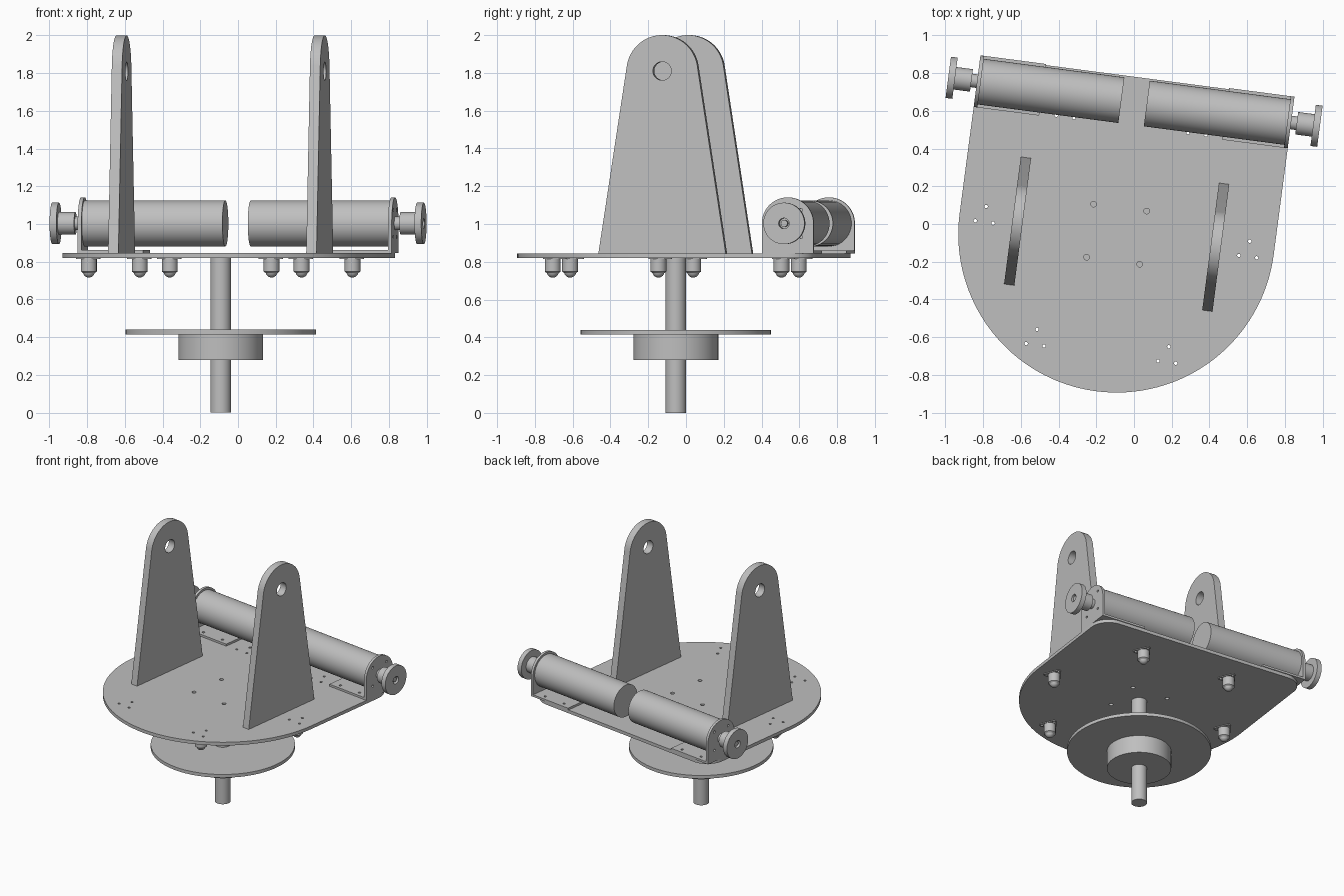
import bpy, bmesh
from math import radians, cos, sin, acos, atan2, hypot, pi
from mathutils import Matrix

cube = bpy.data.objects.get("Cube")
if cube:
    bpy.data.objects.remove(cube, do_unlink=True)

grey = bpy.data.materials.new("machined_grey")
grey.use_nodes = True
colour = (0.52, 0.52, 0.52, 1)
grey.diffuse_color = colour
next(n for n in grey.node_tree.nodes if n.type == 'BSDF_PRINCIPLED').inputs["Base Color"].default_value = colour

# The whole assembly is turned a little about its shaft
BASE = Matrix.Translation((-0.092, -0.054, 0)) @ Matrix.Rotation(radians(-7.5), 4, 'Z')
# Sends the local z axis to x, and the local xy plane to yz
SIDEWAYS = Matrix(((0, 0, 1, 0), (1, 0, 0, 0), (0, 1, 0, 0), (0, 0, 0, 1)))


def at(x, y, z):
    return Matrix.Translation((x, y, z))


def arc(cx, cy, r, a0, a1, n):
    angles = [radians(a0 + (a1 - a0) * i / n) for i in range(n + 1)]
    return [(cx + r * cos(a), cy + r * sin(a)) for a in angles]


def circle(cx, cy, r, n=16):
    return arc(cx, cy, r, 0, 360, n)[:-1]


def finish(name, bm, matrix):
    bmesh.ops.remove_doubles(bm, verts=bm.verts, dist=1e-5)
    bmesh.ops.recalc_face_normals(bm, faces=bm.faces)
    mesh = bpy.data.meshes.new(name)
    bm.to_mesh(mesh)
    bm.free()
    mesh.materials.append(grey)
    ob = bpy.data.objects.new(name, mesh)
    bpy.context.collection.objects.link(ob)
    ob.matrix_world = BASE @ matrix
    bpy.ops.object.select_all(action='DESELECT')
    ob.select_set(True)
    bpy.context.view_layer.objects.active = ob
    bpy.ops.object.shade_smooth_by_angle(angle=radians(30))
    return ob


def sheet(name, loops, thickness, matrix):
    """Flat plate: the first loop is the outline, the others are holes."""
    curve = bpy.data.curves.new(name, 'CURVE')
    curve.dimensions = '2D'
    curve.fill_mode = 'BOTH'
    curve.extrude = thickness / 2
    for loop in loops:
        spline = curve.splines.new('POLY')
        spline.points.add(len(loop) - 1)
        for p, (x, y) in zip(spline.points, loop):
            p.co = (x, y, 0, 1)
        spline.use_cyclic_u = True
    temp = bpy.data.objects.new(name + "_outline", curve)
    bpy.context.collection.objects.link(temp)
    bpy.context.view_layer.update()
    mesh = bpy.data.meshes.new_from_object(temp.evaluated_get(bpy.context.evaluated_depsgraph_get()))
    bm = bmesh.new()
    bm.from_mesh(mesh)
    bpy.data.objects.remove(temp)
    bpy.data.curves.remove(curve)
    bpy.data.meshes.remove(mesh)
    return finish(name, bm, matrix)


def lathe(name, profile, matrix, steps=48):
    """Turned part: (radius, height) points spun about z."""
    bm = bmesh.new()
    verts = [bm.verts.new((r, 0, h)) for r, h in profile]
    edges = [bm.edges.new(pair) for pair in zip(verts, verts[1:])]
    bmesh.ops.spin(bm, geom=verts + edges, cent=(0, 0, 0), axis=(0, 0, 1),
                   angle=2 * pi, steps=steps, use_merge=False)
    return finish(name, bm, matrix)


def rod(name, r, z0, z1, matrix=Matrix()):
    return lathe(name, [(0, z0), (r, z0), (r, z1), (0, z1)], matrix, 64)


# Shaft, hub and lower disc
rod("main_shaft", 0.055, 0, 0.82)
rod("hub", 0.225, 0.28, 0.415)
rod("lower_disc", 0.505, 0.415, 0.44)

# Base plate: half round at the front, square with rounded corners at the back
R, corner = 0.84, 0.14
ball_spots = [(0.705 * cos(radians(a)), 0.705 * sin(radians(a))) for a in range(0, 360, 60)]
screw_spots = arc(0, 0, 0.055, 90, 330, 2)
outline = arc(0, 0, R, 180, 360, 64)
outline += arc(R - corner, R - corner, corner, 0, 90, 12)
outline += arc(corner - R, R - corner, corner, 90, 180, 12)
holes = [circle(sx * 0.142, sy * 0.142, 0.015) for sx in (-1, 1) for sy in (-1, 1)]
holes += [circle(bx + sx, by + sy, 0.009) for bx, by in ball_spots for sx, sy in screw_spots]
sheet("base_plate", [outline] + holes, 0.025, at(0, 0, 0.8325))

# Ball supports under the base plate
lobes = []
for (sx, sy), a in zip(screw_spots, (90, 210, 330)):
    lobes += arc(sx, sy, 0.018, a - 60, a + 60, 8)
body = [(0, 0.818), (0.042, 0.818), (0.042, 0.748), (0.034, 0.742)]
body += [(r, 0.748 + h) for r, h in arc(0, 0, 0.032, -15, -90, 6)]
for i, (bx, by) in enumerate(ball_spots):
    sheet(f"ball_support_flange_{i}", [lobes] + [circle(x, y, 0.009) for x, y in screw_spots],
          0.006, at(bx, by, 0.817))
    lathe(f"ball_support_{i}", body, at(bx, by, 0), 32)

# Upright panels: tapered sides running tangent into a round top
top_r, half_width, drop = 0.19, 0.34, 0.965
tangent = atan2(-drop, half_width) + acos(top_r / hypot(drop, half_width))
tangent = tangent * 180 / pi
panel = [(-half_width, -drop), (half_width, -drop)]
panel += arc(0, 0, top_r, tangent, 180 - tangent, 32)

# Motor bracket shapes
cheek = [(-0.138, -0.158), (0.138, -0.158)] + arc(0, 0, 0.138, 0, 180, 32)
cheek_holes = [circle(x, y, 0.009, 12) for x, y in arc(0, 0, 0.1, 45, 315, 3)]
foot = [(0.49, -0.138), (0.84, -0.138), (0.84, 0.138), (0.49, 0.138)]
foot_holes = [circle(x, y, 0.01, 12) for x in (0.56, 0.74) for y in (-0.1, 0.1)]

# Drive pulley with a stepped bore, on a thin axle
pulley = [(0, 0.985), (0.018, 0.985), (0.018, 0.95), (0.028, 0.95), (0.028, 0.994),
          (0.11, 0.994), (0.11, 0.958), (0.06, 0.958), (0.06, 0.87), (0.036, 0.87),
          (0.036, 0.82), (0, 0.82)]

for side, sign in (("left", 1), ("right", -1)):
    sheet(f"{side}_upright", [panel, circle(0, 0, 0.049, 32)], 0.055,
          at(sign * 0.53, 0, 1.81) @ SIDEWAYS)
    drive = at(0, 0.708, 1.003) @ Matrix.Rotation(0 if sign > 0 else pi, 4, 'Z')
    rod(f"{side}_motor", 0.122, 0.068, 0.82, drive @ SIDEWAYS)
    lathe(f"{side}_pulley", pulley, drive @ SIDEWAYS)
    sheet(f"{side}_bracket_cheek", [cheek] + cheek_holes, 0.02,
          drive @ at(0.83, 0, 0) @ SIDEWAYS)
    sheet(f"{side}_bracket_foot", [foot] + foot_holes, 0.016, drive @ at(0, 0, -0.15))
